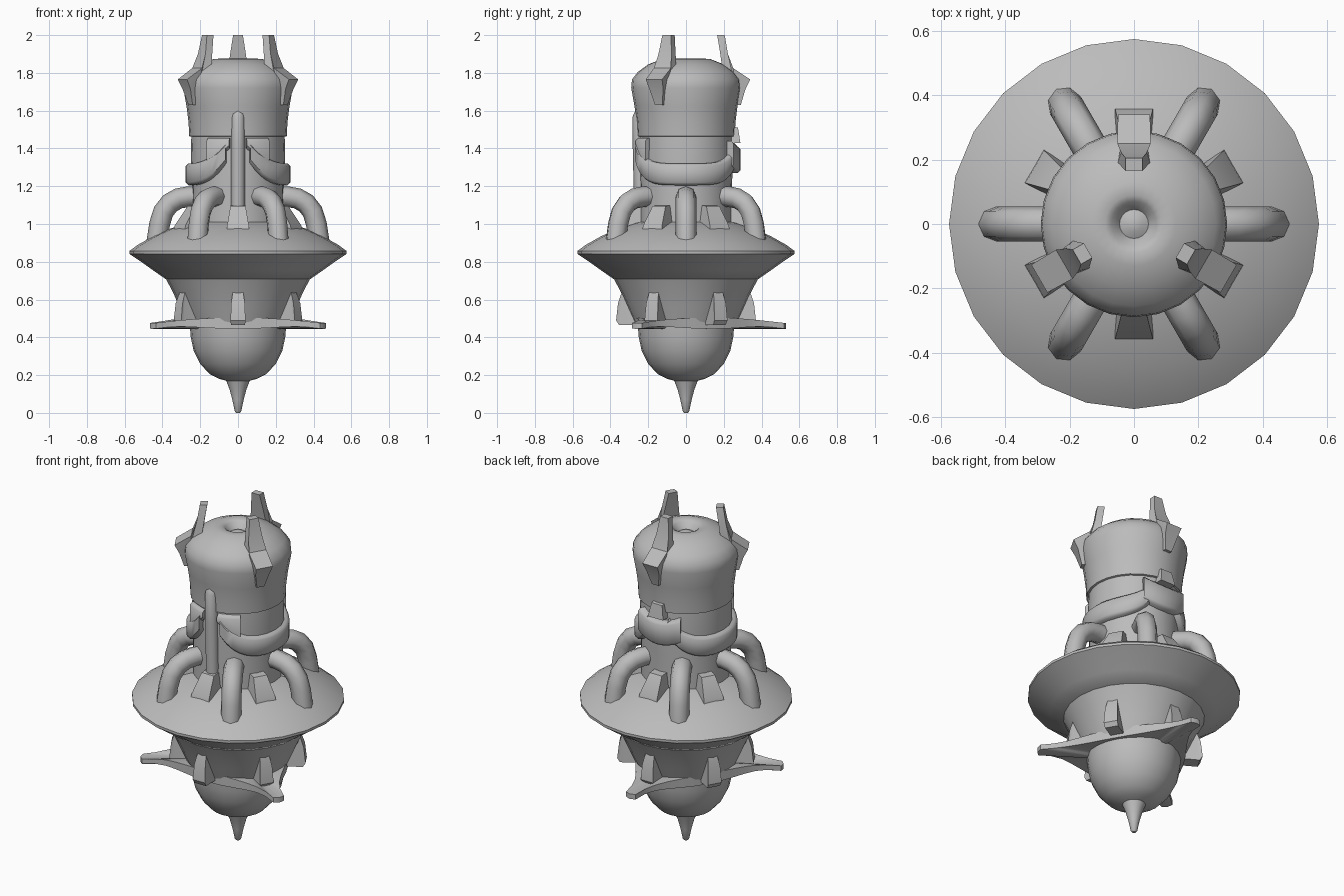
import bpy, bmesh, math
from mathutils import Matrix

cube = bpy.data.objects.get("Cube")
if cube:
    bpy.data.objects.remove(cube, do_unlink=True)

grey = bpy.data.materials.new("plain_grey")
grey.use_nodes = True
GREY = (0.5, 0.5, 0.5, 1)
grey.diffuse_color = GREY
grey.node_tree.nodes["Principled BSDF"].inputs["Base Color"].default_value = GREY


def finish(bm, name, angle=40):
    """Turn a bmesh into a named, shaded object."""
    bmesh.ops.recalc_face_normals(bm, faces=bm.faces)
    mesh = bpy.data.meshes.new(name)
    bm.to_mesh(mesh)
    bm.free()
    mesh.materials.append(grey)
    ob = bpy.data.objects.new(name, mesh)
    bpy.context.collection.objects.link(ob)
    bpy.ops.object.select_all(action="DESELECT")
    ob.select_set(True)
    bpy.context.view_layer.objects.active = ob
    bpy.ops.object.shade_smooth_by_angle(angle=math.radians(angle))
    return ob


def lathe(name, profile, sides=24, angle=40):
    """Revolve (radius, height) points about z."""
    bm = bmesh.new()
    verts = [bm.verts.new((r, 0, z)) for r, z in profile]
    edges = [bm.edges.new(pair) for pair in zip(verts, verts[1:])]
    bmesh.ops.spin(bm, geom=verts + edges, axis=(0, 0, 1), cent=(0, 0, 0),
                   steps=sides, angle=math.tau)
    bmesh.ops.remove_doubles(bm, verts=bm.verts, dist=0.0005)
    return finish(bm, name, angle)


def radial_prism(name, outline, degrees, angle=30):
    """Solid from (radius, height, half width) points, facing outward."""
    bm = bmesh.new()
    sides = [[bm.verts.new((r, s * w, z)) for r, z, w in outline] for s in (-1, 1)]
    caps = [bm.faces.new(side) for side in sides]
    n = len(outline)
    for i in range(n):
        j = (i + 1) % n
        bm.faces.new((sides[0][i], sides[0][j], sides[1][j], sides[1][i]))
    bmesh.ops.triangulate(bm, faces=caps)
    bmesh.ops.rotate(bm, verts=bm.verts, cent=(0, 0, 0),
                     matrix=Matrix.Rotation(math.radians(degrees), 3, "Z"))
    return finish(bm, name, angle)


def wrap(name, centre, span, low, high, inner, outer, steps=20):
    """Curved plate wrapped round the body; low and high are functions of -1..1."""
    bm = bmesh.new()
    rows = []
    for i in range(steps + 1):
        t = 2 * i / steps - 1
        a = math.radians(centre + t * span)
        b = min(0.015, (outer - inner) / 2)
        lo, hi = low(t), high(t)
        section = ((inner, lo), (outer - b, lo), (outer, lo + b),
                   (outer, hi - b), (outer - b, hi), (inner, hi))
        rows.append([bm.verts.new((r * math.cos(a), r * math.sin(a), z))
                     for r, z in section])
    for a, b in zip(rows, rows[1:]):
        for k in range(6):
            bm.faces.new((a[k], a[(k + 1) % 6], b[(k + 1) % 6], b[k]))
    bm.faces.new(rows[0])
    bm.faces.new(rows[-1])
    return finish(bm, name, 50)


def pipe(name, path, radius, degrees):
    """Round tube through (radius, height) points in a radial plane."""
    curve = bpy.data.curves.new(name, "CURVE")
    curve.dimensions = "3D"
    curve.bevel_depth = radius
    curve.bevel_resolution = 2
    curve.use_fill_caps = True
    spline = curve.splines.new("POLY")
    spline.points.add(len(path) - 1)
    for p, (r, z) in zip(spline.points, path):
        p.co = (r, 0, z, 1)
    temp = bpy.data.objects.new(name + "_curve", curve)
    bpy.context.collection.objects.link(temp)
    bm = bmesh.new()
    bm.from_mesh(temp.to_mesh())
    bpy.data.objects.remove(temp, do_unlink=True)
    bmesh.ops.rotate(bm, verts=bm.verts, cent=(0, 0, 0),
                     matrix=Matrix.Rotation(math.radians(degrees), 3, "Z"))
    return finish(bm, name, 50)


# Main turned parts
lathe("upper_shell", [(0, 1.845), (0.025, 1.84), (0.045, 1.83), (0.07, 1.865),
                      (0.09, 1.876), (0.13, 1.873), (0.2, 1.845), (0.255, 1.805),
                      (0.286, 1.765), (0.29, 1.72), (0.272, 1.62), (0.262, 1.54),
                      (0.258, 1.465), (0.24, 1.46)])
lathe("body_tube", [(0.247, 1.47), (0.25, 1.35), (0.243, 1.2), (0.245, 0.95)])
lathe("dish", [(0.2, 1.02), (0.27, 1.005), (0.36, 0.975), (0.45, 0.935),
               (0.53, 0.89), (0.575, 0.857), (0.575, 0.842), (0.52, 0.805),
               (0.45, 0.755), (0.385, 0.71), (0.3, 0.705)])
lathe("lower_cone", [(0.383, 0.712), (0.345, 0.64), (0.31, 0.56), (0.27, 0.47), (0.2, 0.46)])
lathe("bulb_and_spike", [(0.2, 0.48), (0.256, 0.47), (0.25, 0.4), (0.235, 0.33),
                         (0.2, 0.26), (0.15, 0.205), (0.1, 0.18), (0.062, 0.17),
                         (0.045, 0.125), (0.03, 0.07), (0.018, 0.01), (0.01, 0), (0, 0)])

# Three-bladed ring under the cone
bm = bmesh.new()
half = [(0, 0.53), (3.5, 0.52), (5.5, 0.45), (10, 0.39), (18, 0.34), (30, 0.3), (44, 0.278)]
blade = [(-d, r) for d, r in half[:0:-1]] + half + [(60, 0.27)]
rings = []
for level in range(4):
    ring = []
    for tip in (90, 210, 330):
        for d, r in blade:
            a = math.radians(tip + d)
            reach = (r - 0.27) / 0.26
            top = 0.505 - 0.03 * reach
            low = 0.445 + 0.012 * math.sin(math.pi * reach)
            radius = 0.2 if level in (0, 3) else r
            z = low if level < 2 else top
            ring.append(bm.verts.new((radius * math.cos(a), radius * math.sin(a), z)))
    rings.append(ring)
count = len(rings[0])
for a, b in zip(rings, rings[1:]):
    for i in range(count):
        j = (i + 1) % count
        bm.faces.new((a[i], a[j], b[j], b[i]))
finish(bm, "bladed_ring", 40)

# Six bent pipes, with six blocks and six pegs between them
bend = [(0.2, 1.145), (0.26, 1.145), (0.315, 1.135), (0.36, 1.11),
        (0.395, 1.065), (0.415, 1.0), (0.432, 0.89)]
block = [(0.22, 0.95, 0.06), (0.36, 0.96, 0.06), (0.355, 0.99, 0.058),
         (0.285, 1.095, 0.04), (0.22, 1.1, 0.04)]
peg = [(0.24, 0.465, 0.037), (0.355, 0.465, 0.037), (0.37, 0.49, 0.04), (0.36, 0.58, 0.036),
       (0.335, 0.655, 0.026), (0.3, 0.66, 0.025)]
for k in range(6):
    pipe(f"bent_pipe_{k + 1}", bend, 0.055, 60 * k)
    radial_prism(f"dish_block_{k + 1}", block, 60 * k + 30)
    radial_prism(f"cone_peg_{k + 1}", peg, 60 * k + 30)

# Three crown claws
claw = [(0.165, 2.0, 0.026), (0.205, 2.0, 0.026), (0.222, 1.9, 0.04),
        (0.25, 1.825, 0.052), (0.34, 1.765, 0.05), (0.315, 1.715, 0.042),
        (0.29, 1.63, 0.022), (0.255, 1.63, 0.022), (0.255, 1.76, 0.042),
        (0.19, 1.84, 0.05), (0.18, 1.91, 0.04)]
for k in range(3):
    radial_prism(f"crown_claw_{k + 1}", claw, 120 * k + 90)

# Front spine with a rounded head
pipe("front_spine", [(0.235, 0.97), (0.245, 1.4), (0.247, 1.56), (0.232, 1.595), (0.2, 1.61)],
     0.037, -90)

# Drooping belts on both sides, joined by plates front and back
for side, centre in (("left", 0), ("right", 180)):
    wrap(side + "_belt", centre, 76,
         lambda t: 1.205 + 0.12 * t ** 4, lambda t: 1.32 + 0.11 * t ** 4, 0.22, 0.278)
for side, s in (("left", 1), ("right", -1)):
    wrap(side + "_front_plate", -90 + s * 24, 14,
         lambda t, s=s: 1.35 - 0.05 * s * t, lambda t: 1.455, 0.22, 0.272, 6)
wrap("back_plate", 90, 29, lambda t: 1.27 + 0.03 * t * t, lambda t: 1.41 + 0.03 * t * t,
     0.22, 0.288, 8)
radial_prism("back_notch", [(0.23, 1.43, 0.05), (0.288, 1.43, 0.05),
                            (0.275, 1.51, 0.035), (0.23, 1.52, 0.035)], 90)
